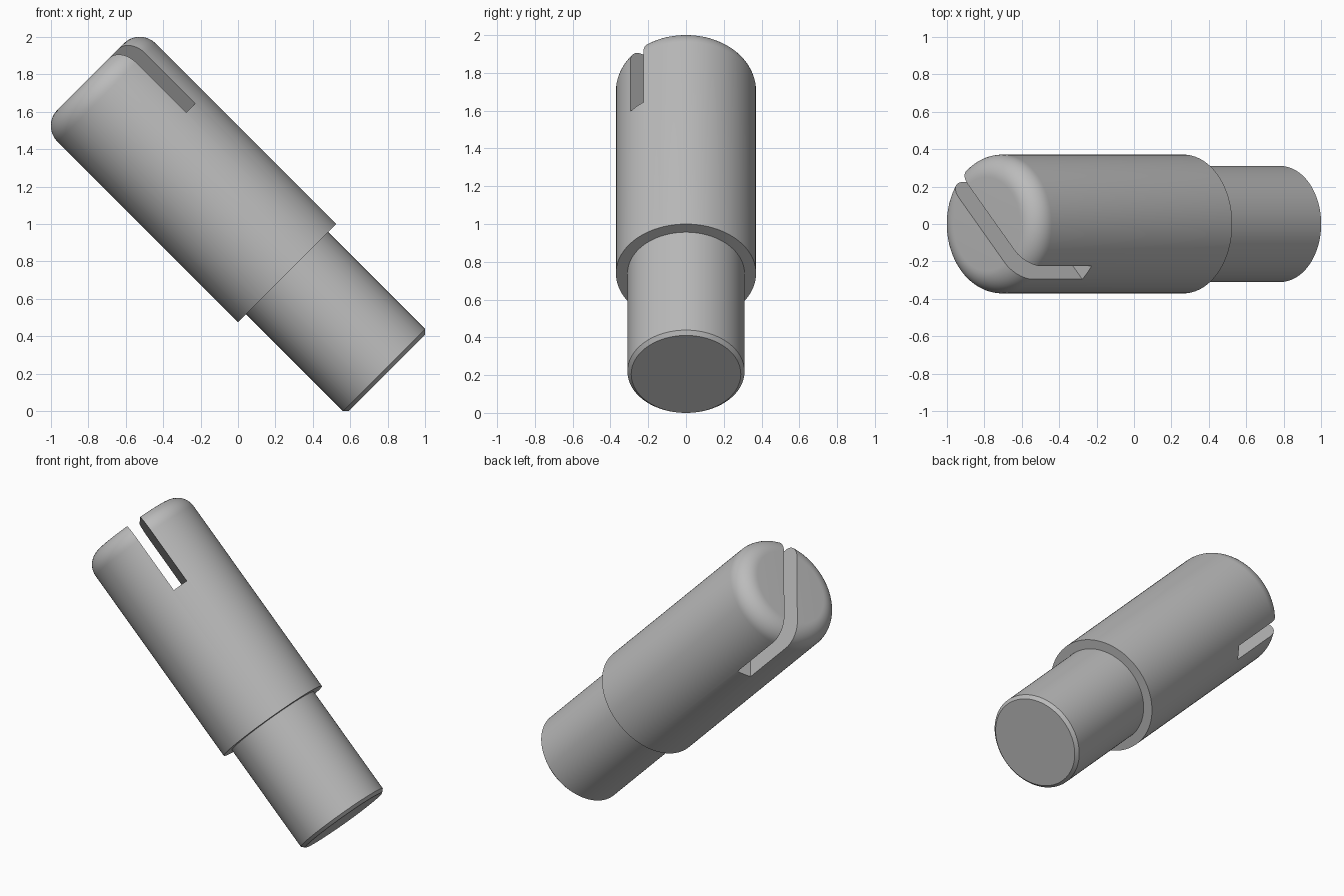
import bpy, bmesh, math
from mathutils import Matrix

cube = bpy.data.objects.get("Cube")
if cube:
    bpy.data.objects.remove(cube, do_unlink=True)

SEGMENTS = 96
BODY_R, SHANK_R, FILLET = 0.371, 0.31, 0.12
STEP, TOP = 0.753, 2.238
SLOT_W, SLOT_DEPTH = 0.098, 0.497

steel = bpy.data.materials.new("steel grey")
steel.use_nodes = True
grey = (0.5, 0.5, 0.5, 1)
steel.diffuse_color = grey
steel.node_tree.nodes["Principled BSDF"].inputs["Base Color"].default_value = grey


def add_object(name, bm):
    mesh = bpy.data.meshes.new(name)
    bm.to_mesh(mesh)
    bm.free()
    obj = bpy.data.objects.new(name, mesh)
    bpy.context.collection.objects.link(obj)
    mesh.materials.append(steel)
    return obj


def lathe(name, profile):
    """Closed solid of revolution from (radius, height) points, bottom to top."""
    bm = bmesh.new()
    rings = []
    for r, z in profile:
        angles = [2 * math.pi * i / SEGMENTS for i in range(SEGMENTS)]
        rings.append([bm.verts.new((r * math.cos(a), r * math.sin(a), z)) for a in angles])
    for low, high in zip(rings, rings[1:]):
        for i in range(SEGMENTS):
            j = (i + 1) % SEGMENTS
            bm.faces.new((low[i], low[j], high[j], high[i]))
    bm.faces.new(rings[0][::-1])
    bm.faces.new(rings[-1])
    return add_object(name, bm)


# Stepped pin: chamfered shank, wide body, rounded head
profile = [(SHANK_R - 0.02, 0), (SHANK_R, 0.02), (SHANK_R, STEP), (BODY_R, STEP)]
for i in range(13):
    a = math.pi / 2 * i / 12
    profile.append((BODY_R - FILLET + FILLET * math.cos(a),
                    TOP - FILLET + FILLET * math.sin(a)))
pin = lathe("stepped_pin", profile)

# Slot cutter, turned diagonally across the head
bm = bmesh.new()
bmesh.ops.create_cube(bm, size=1)
bmesh.ops.scale(bm, vec=(1, SLOT_W, 2 * SLOT_DEPTH), verts=bm.verts)
bmesh.ops.rotate(bm, matrix=Matrix.Rotation(math.radians(-45), 3, "Z"), verts=bm.verts)
bmesh.ops.translate(bm, vec=(0, 0, TOP), verts=bm.verts)
cutter = add_object("slot_cutter", bm)
cutter.hide_render = True

# Cut the slot, then drop the cutter
cut = pin.modifiers.new("slot", "BOOLEAN")
cut.operation = "DIFFERENCE"
cut.solver = "EXACT"
cut.object = cutter
bpy.ops.object.select_all(action="DESELECT")
bpy.context.view_layer.objects.active = pin
pin.select_set(True)
bpy.ops.object.modifier_apply(modifier=cut.name)
bpy.data.objects.remove(cutter, do_unlink=True)
bpy.ops.object.shade_smooth_by_angle(angle=math.radians(30))

# Lean the pin so it rests on the edge of its shank
pin.rotation_euler = (0, math.radians(-45), 0)
pin.location = (0.795, 0, 0.205)
